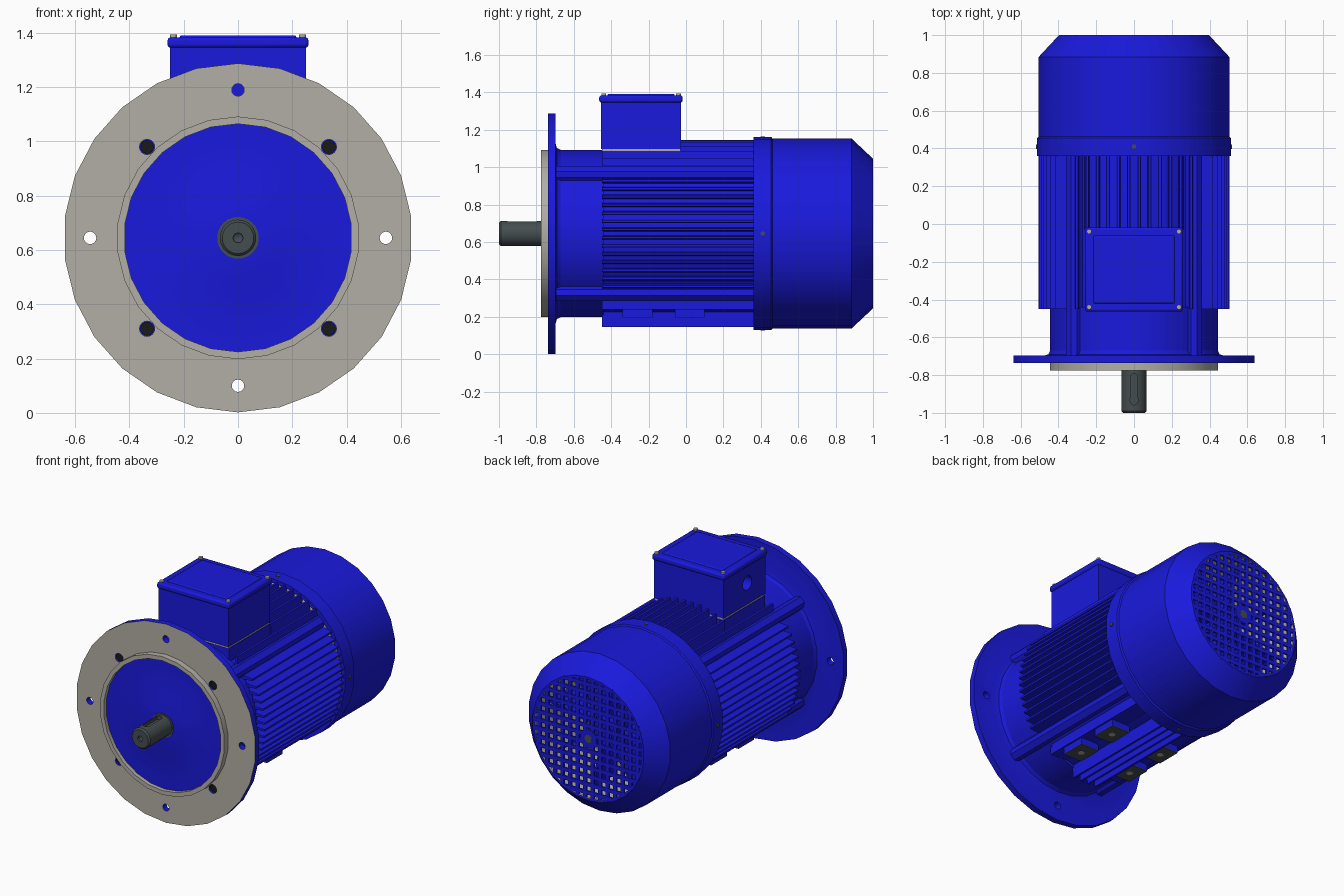
import bpy, bmesh
from math import pi, sin, cos, sqrt
from mathutils import Vector, Matrix

if "Cube" in bpy.data.objects:
    bpy.data.objects.remove(bpy.data.objects["Cube"])

C = 0.645          # height of the motor axis
SEG = 26           # sides of the large round parts


def material(name, rgb):
    m = bpy.data.materials.new(name)
    m.diffuse_color = (*rgb, 1)
    m.use_nodes = True
    m.node_tree.nodes["Principled BSDF"].inputs["Base Color"].default_value = m.diffuse_color
    return m


BLUE = material("blue_paint", (0.01, 0.01, 0.72))
METAL = material("bare_metal", (0.45, 0.43, 0.38))
STEEL = material("dark_steel", (0.06, 0.075, 0.08))
BLACK = material("black_screw", (0.01, 0.01, 0.01))


def finish(name, bm, mat, bevel=0):
    bmesh.ops.recalc_face_normals(bm, faces=bm.faces)
    me = bpy.data.meshes.new(name)
    bm.to_mesh(me)
    bm.free()
    me.materials.append(mat)
    ob = bpy.data.objects.new(name, me)
    bpy.context.collection.objects.link(ob)
    if bevel:
        b = ob.modifiers.new("bevel", 'BEVEL')
        b.width, b.segments = bevel, 2
    return ob


def lathe(name, prof, mat, seg=SEG, closed=False):
    """Revolve (radius, y) points around the motor axis."""
    bm = bmesh.new()
    rings = [[bm.verts.new((r * sin(2 * pi * i / seg), y, C + r * cos(2 * pi * i / seg)))
              for i in range(seg)] for r, y in prof]
    pairs = list(zip(rings, rings[1:])) + ([(rings[-1], rings[0])] if closed else [])
    for a, b in pairs:
        for i in range(seg):
            j = (i + 1) % seg
            bm.faces.new((a[i], a[j], b[j], b[i]))
    bmesh.ops.remove_doubles(bm, verts=bm.verts, dist=1e-6)
    return finish(name, bm, mat)


def box(bm, lo, hi):
    lo, hi = Vector(lo), Vector(hi)
    bmesh.ops.create_cube(bm, size=1, matrix=Matrix.Translation((lo + hi) / 2)
                          @ Matrix.Diagonal((*(hi - lo), 1)))


def cyl(bm, p0, p1, r, seg=16):
    p0, p1 = Vector(p0), Vector(p1)
    d = p1 - p0
    m = Matrix.Translation((p0 + p1) / 2) @ d.to_track_quat('Z', 'Y').to_matrix().to_4x4()
    return bmesh.ops.create_cone(bm, cap_ends=True, segments=seg, radius1=r, radius2=r,
                                 depth=d.length, matrix=m)["verts"]


def prism(bm, pts, y0, y1):
    """Extrude an (x, height above axis) section along y."""
    a = [bm.verts.new((x, y0, C + z)) for x, z in pts]
    b = [bm.verts.new((x, y1, C + z)) for x, z in pts]
    bm.faces.new(a)
    bm.faces.new(b)
    for i in range(len(pts)):
        j = (i + 1) % len(pts)
        bm.faces.new((a[i], a[j], b[j], b[i]))


def cut(ob, bm):
    cutter = finish("cutter", bm, ob.data.materials[0])
    cutter.hide_render = True
    mod = ob.modifiers.new("cut", 'BOOLEAN')
    mod.operation, mod.solver, mod.object = 'DIFFERENCE', 'EXACT', cutter
    bpy.context.view_layer.objects.active = ob
    bpy.ops.object.modifier_apply(modifier=mod.name)
    bpy.data.objects.remove(cutter)


def paint(ob, mat, test):
    ob.data.materials.append(mat)
    for p in ob.data.polygons:
        rad = Vector((p.center.x, 0, p.center.z - C))
        if test(p, rad):
            p.material_index = 1


# Front shield with mounting flange, spigot and dished centre
flange = lathe("mounting_flange", [
    (0, -.768), (.16, -.768), (.235, -.75), (.42, -.75), (.42, -.775), (.447, -.775),
    (.447, -.737), (.643, -.737), (.643, -.697), (.48, -.697), (.457, -.69), (.447, -.67),
    (.447, -.44), (0, -.44)], BLUE)
paint(flange, METAL, lambda p, r: p.center.y < -.733 and r.length > .415)
bm = bmesh.new()
for i in range(4):
    a = i * pi / 2
    cyl(bm, (.545 * cos(a), -.8, C + .545 * sin(a)), (.545 * cos(a), -.65, C + .545 * sin(a)), .023)
corners = [(sx * .335, C + sz * .335) for sx in (-1, 1) for sz in (-1, 1)]
for x, z in corners:
    cyl(bm, (x, -.8, z), (x, -.715, z), .028)
cut(flange, bm)
bm = bmesh.new()
for x, z in corners:
    cyl(bm, (x, -.728, z), (x, -.70, z), .025)
finish("flange_screws", bm, BLACK)

# Shaft with chamfer, centre hole and keyway
lathe("shaft_seal", [(.06, -.772), (.077, -.772), (.077, -.74), (.06, -.74)], STEEL, closed=True)
shaft = lathe("shaft", [(0, -.97), (.018, -.985), (.018, -1), (.058, -1), (.067, -.99),
                        (.067, -.74), (0, -.74)], STEEL)
bm = bmesh.new()
for v in cyl(bm, (0, -.875, C + .045), (0, -.875, C + .1), .02):
    v.co.y += .063 if v.co.y > -.875 else -.063
cut(shaft, bm)

# Stator core, cooling fins and corner bolt bars
lathe("stator_core", [(0, -.45), (.43, -.45), (.43, .4), (0, .4)], BLUE)
bm = bmesh.new()
R = .505
for s in (-1, 1):
    for k in range(14):
        h = (k - 6.5) * .0435
        tip = s * sqrt(R * R - h * h)
        prism(bm, [(s * .3, h - .017), (tip, h - .006), (tip, h + .006), (s * .3, h + .017)], -.45, .37)
    for k in range(6):
        x = s * (.0275 + k * .055)
        tip = min(.5, sqrt(R * R - x * x))
        prism(bm, [(x - .016, .3), (x - .007, tip), (x + .007, tip), (x + .016, .3)],
              -.45 if k == 5 else -.03, .37)
        if k < 2:
            prism(bm, [(x - .016, -.3), (x - .007, -.5), (x + .007, -.5), (x + .016, -.3)], -.45, .37)
finish("cooling_fins", bm, BLUE)
bm = bmesh.new()
q = sqrt(.5)
for sx in (-1, 1):
    for sz in (-1, 1):
        sec = [(.36, -.045), (.465, -.04), (.49, -.02), (.49, .02), (.465, .04), (.36, .045)]
        prism(bm, [(sx * q * (u - w), sz * q * (u + w)) for u, w in sec], -.696, .37)
finish("corner_bars", bm, BLUE)

# Underside platform with four foot pads
bm = bmesh.new()
faces, holes = bmesh.new(), bmesh.new()
box(bm, (-.26, -.45, .24), (.26, .37, .33))
for s in (-1, 1):
    for y in (-.26, .02):
        x0, x1 = sorted((s * .12, s * .25))
        box(bm, (x0, y - .08, .2), (x1, y + .08, .25))
        box(faces, (x0, y - .08, .196), (x1, y + .08, .2))
        cyl(holes, (s * .185, y, .194), (s * .185, y, .199), .02)
finish("foot_platform", bm, BLUE)
finish("foot_pad_faces", faces, STEEL)
finish("foot_pad_holes", holes, METAL)

# Terminal box: pedestal, gasket, body with cable entry, lid and screws
bm = bmesh.new()
box(bm, (-.25, -.45, 1.0), (.25, -.025, 1.085))
finish("box_pedestal", bm, BLUE)
bm = bmesh.new()
box(bm, (-.245, -.448, 1.085), (.245, -.03, 1.098))
finish("box_gasket", bm, METAL)
bm = bmesh.new()
box(bm, (-.25, -.455, 1.097), (.25, -.028, 1.35))
body = finish("terminal_box", bm, BLUE)
bm = bmesh.new()
cyl(bm, (-.3, -.27, 1.235), (-.17, -.27, 1.235), .045, 24)
cut(body, bm)
bm = bmesh.new()
box(bm, (-.26, -.464, 1.345), (.26, -.018, 1.384))
finish("box_lid", bm, BLUE, .012)
bm = bmesh.new()
box(bm, (-.215, -.42, 1.375), (.215, -.06, 1.391))
finish("lid_panel", bm, BLUE, .007)
bm = bmesh.new()
for x in (-.238, .238):
    for y in (-.44, -.04):
        cyl(bm, (x, y, 1.37), (x, y, 1.394), .013, 12)
finish("lid_screws", bm, METAL)

# Fan cover shell, bare inside, with its fixing screws
cover = lathe("fan_cover", [
    (.517, .36), (.517, .455), (.508, .462), (.508, .885), (.4, 1.0), (.385, 1.0), (.385, .985),
    (.49, .88), (.49, .36)], BLUE, closed=True)
paint(cover, METAL, lambda p, r: r.dot(p.normal) < -.1)
bm = bmesh.new()
for i in range(4):
    d = Vector((sin(i * pi / 2), 0, cos(i * pi / 2)))
    o = Vector((0, .41, C))
    cyl(bm, o + d * .49, o + d * .519, .012, 12)
finish("cover_screws", bm, STEEL)

# Square-hole grille
bm = bmesh.new()
for k in range(-7, 7):
    t = (k + .5) * .054
    L = sqrt(.392 ** 2 - t * t)
    box(bm, (t - .012, .986, C - L), (t + .012, .998, C + L))
    box(bm, (-L, .987, C + t - .012), (L, .999, C + t + .012))
cyl(bm, (0, .985, C), (0, 1.0, C), .06, SEG)
finish("fan_grille", bm, BLUE)
bm = bmesh.new()
cyl(bm, (0, .95, C), (0, 1.0005, C), .026)
finish("grille_centre", bm, STEEL)

# Cooling fan and rear shield inside the cover
lathe("rear_shield", [(0, .45), (.3, .45), (.47, .4), (.47, .365), (0, .365)], METAL)
lathe("fan_disc", [(0, .66), (.34, .62), (.34, .6), (0, .6)], METAL)
bm = bmesh.new()
cyl(bm, (0, .44, C), (0, .88, C), .085, SEG)
for i in range(8):
    b = bmesh.new()
    a = i * pi / 4 + .2
    n = Vector((-sin(a), cos(a))) * .008
    u = Vector((cos(a), sin(a)))
    prism(bm, [tuple(p) for p in (u * .07 - n, u * .4 - n, u * .4 + n, u * .07 + n)], .61, .84)
    b.free()
finish("cooling_fan", bm, BLUE)

# Smooth shading with crisp edges
bpy.ops.object.select_all(action='SELECT')
bpy.context.view_layer.objects.active = flange
bpy.ops.object.shade_smooth_by_angle(angle=pi / 7)
